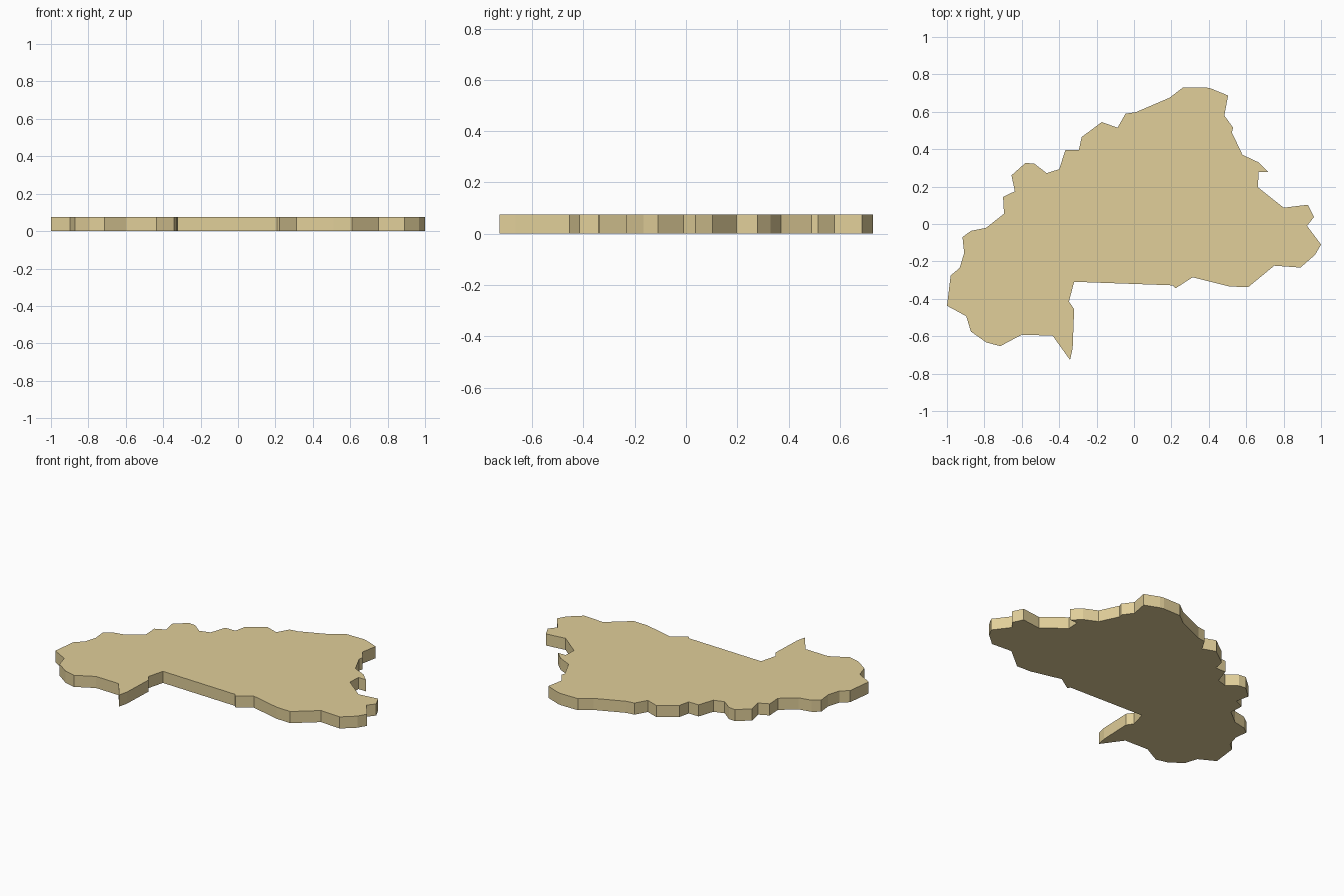
import bpy, bmesh

THICKNESS = 0.075

# Plate outline seen from above, clockwise from the west tip
OUTLINE = [
    # north-west edge
    (-1.0, -.437), (-.98, -.275), (-.932, -.235), (-.908, -.155), (-.917, -.07),
    (-.872, -.037), (-.79, -.02), (-.695, .055), (-.70, .145), (-.637, .175),
    (-.655, .26), (-.58, .327), (-.532, .322), (-.467, .272), (-.40, .293),
    (-.367, .395), (-.295, .395), (-.28, .465), (-.172, .545), (-.088, .515),
    (-.045, .59), (.01, .598), (.19, .675), (.262, .73), (.385, .73),
    # north-east edge
    (.41, .725), (.503, .687), (.483, .58), (.53, .515), (.523, .49),
    (.58, .37), (.665, .33), (.72, .277), (.667, .277), (.662, .197),
    (.80, .087), (.93, .103), (.962, .037), (.925, -.01), (1.0, -.11),
    # south edge
    (.968, -.165), (.89, -.233), (.75, -.223), (.61, -.338), (.51, -.334),
    (.313, -.285), (.222, -.344), (.208, -.328), (-.32, -.309), (-.348, -.415),
    (-.32, -.455), (-.328, -.665), (-.342, -.727), (-.435, -.597), (-.60, -.592),
    (-.715, -.653), (-.79, -.633), (-.872, -.575), (-.897, -.493),
]

# Extrude the outline into a flat plate
bm = bmesh.new()
base = bm.faces.new([bm.verts.new((x, y, 0)) for x, y in OUTLINE])
top = bmesh.ops.extrude_face_region(bm, geom=[base], use_keep_orig=True)["geom"]
bmesh.ops.translate(bm, vec=(0, 0, THICKNESS),
                    verts=[v for v in top if isinstance(v, bmesh.types.BMVert)])
bmesh.ops.recalc_face_normals(bm, faces=bm.faces)
mesh = bpy.data.meshes.new("map_plate")
bm.to_mesh(mesh)
bm.free()

plate = bpy.data.objects.new("map_plate", mesh)
bpy.context.collection.objects.link(plate)

# Sand colour
sand = bpy.data.materials.new("sand")
sand.diffuse_color = (0.75, 0.62, 0.32, 1)
mesh.materials.append(sand)
